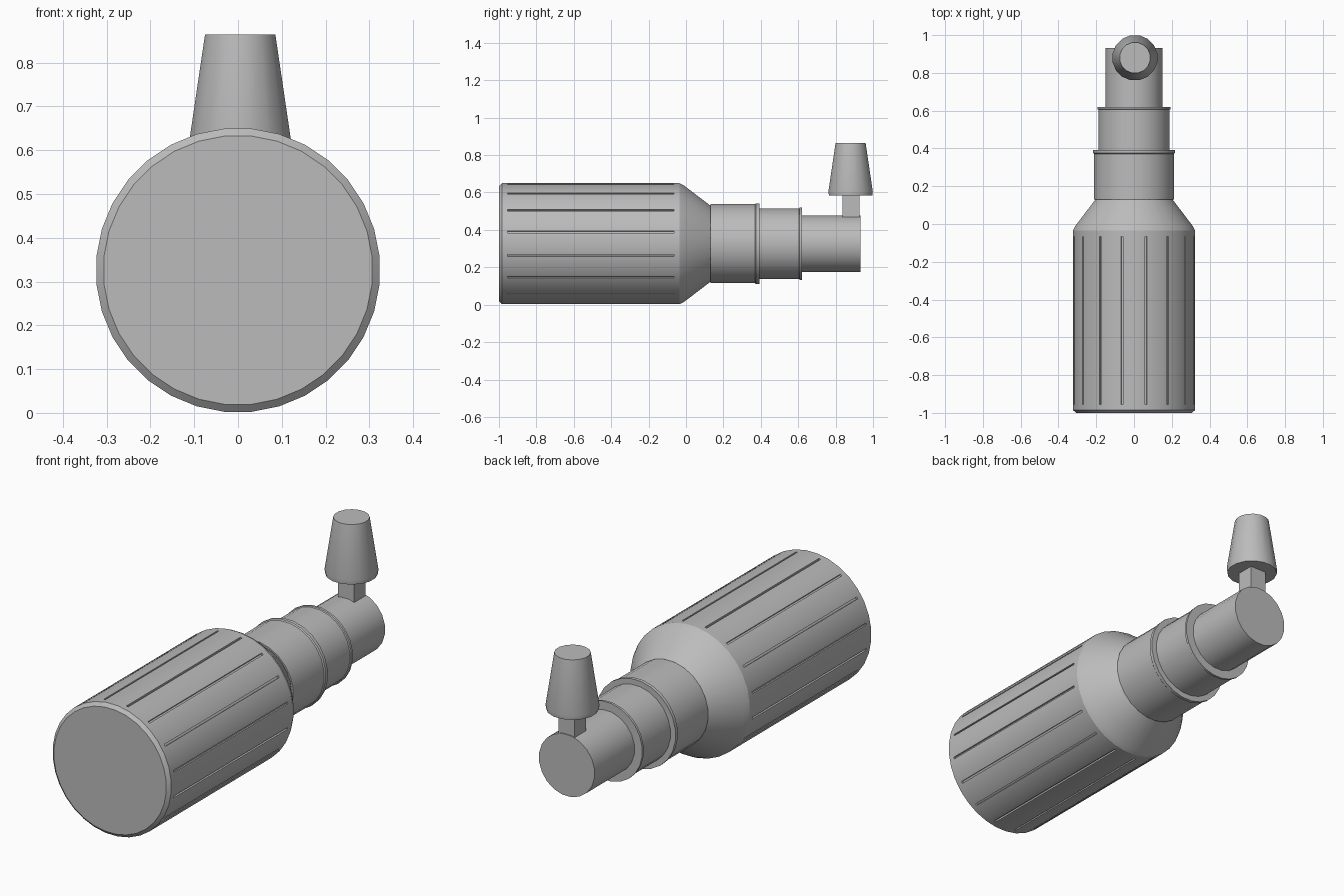
import bpy, bmesh, math
from mathutils import Matrix, Vector

if "Cube" in bpy.data.objects:
    bpy.data.objects.remove(bpy.data.objects["Cube"])

AXIS_Z = 0.326
grey = bpy.data.materials.new("plain grey")
grey.use_nodes = True
grey.diffuse_color = (0.5, 0.5, 0.5, 1)
grey.node_tree.nodes["Principled BSDF"].inputs["Base Color"].default_value = (0.5, 0.5, 0.5, 1)


def finish(name, bm):
    bmesh.ops.recalc_face_normals(bm, faces=bm.faces)
    mesh = bpy.data.meshes.new(name)
    bm.to_mesh(mesh)
    bm.free()
    mesh.materials.append(grey)
    obj = bpy.data.objects.new(name, mesh)
    bpy.context.collection.objects.link(obj)
    return obj


def select(obj):
    bpy.ops.object.select_all(action='DESELECT')
    obj.select_set(True)
    bpy.context.view_layer.objects.active = obj


def smooth(obj):
    select(obj)
    bpy.ops.object.shade_smooth_by_angle(angle=math.radians(26))


def lathe(name, profile, sides, place):
    """Closed turned solid from (distance along axis, radius) pairs."""
    bm = bmesh.new()
    rings = []
    for t, r in profile:
        angles = [2 * math.pi * (i + 0.5) / sides for i in range(sides)]
        rings.append([bm.verts.new((r * math.cos(a), r * math.sin(a), t)) for a in angles])
    for low, high in zip(rings, rings[1:]):
        for i in range(sides):
            j = (i + 1) % sides
            bm.faces.new((low[i], low[j], high[j], high[i]))
    bm.faces.new(rings[0])
    bm.faces.new(rings[-1])
    bm.transform(place)
    return finish(name, bm)


def add_box(bm, size, place):
    bmesh.ops.create_cube(bm, size=1, matrix=place @ Matrix.Diagonal((*size, 1)))


along_y = Matrix.Translation((0, 0, AXIS_Z)) @ Matrix.Rotation(-math.pi / 2, 4, 'X')

# Bottle body with rounded base rim and sloping shoulder
body = lathe("bottle_body", [(-1, 0.308), (-0.985, 0.325), (-0.035, 0.325), (-0.01, 0.312),
                             (0.13, 0.205), (0.16, 0.2)], 32, along_y)

# Narrow grip grooves around the body
bm = bmesh.new()
for k in range(16):
    turn = Matrix.Rotation(2 * math.pi * (k + 0.5) / 16, 4, 'Y')
    place = Matrix.Translation((0, 0, AXIS_Z)) @ turn @ Matrix.Translation((0.328, -0.51, 0))
    add_box(bm, (0.03, 0.89, 0.01), place)
cutter = finish("groove_cutter", bm)
cutter.hide_render = True
select(body)
cut = body.modifiers.new("grooves", 'BOOLEAN')
cut.operation, cut.solver, cut.object = 'DIFFERENCE', 'EXACT', cutter
bpy.ops.object.modifier_apply(modifier=cut.name)
bpy.data.objects.remove(cutter)
smooth(body)

# Stepped collars and nozzle, with a slim lip at each collar end
smooth(lathe("neck_collar", [(0.13, 0.213), (0.37, 0.213), (0.375, 0.218), (0.392, 0.218)], 24, along_y))
smooth(lathe("nozzle_collar", [(0.38, 0.19), (0.605, 0.19), (0.608, 0.195), (0.62, 0.195)], 24, along_y))
smooth(lathe("nozzle_barrel", [(0.6, 0.153), (0.932, 0.153)], 20, along_y))

# Square stem joining the barrel to the knob
bm = bmesh.new()
add_box(bm, (0.09, 0.09, 0.19), Matrix.Translation((0.005, 0.882, 0.515)))
finish("knob_stem", bm)

# Tapered knob standing above the barrel
smooth(lathe("tapered_knob", [(0.584, 0.118), (0.605, 0.121), (0.864, 0.082)], 16,
             Matrix.Translation((0.005, 0.88, 0))))
